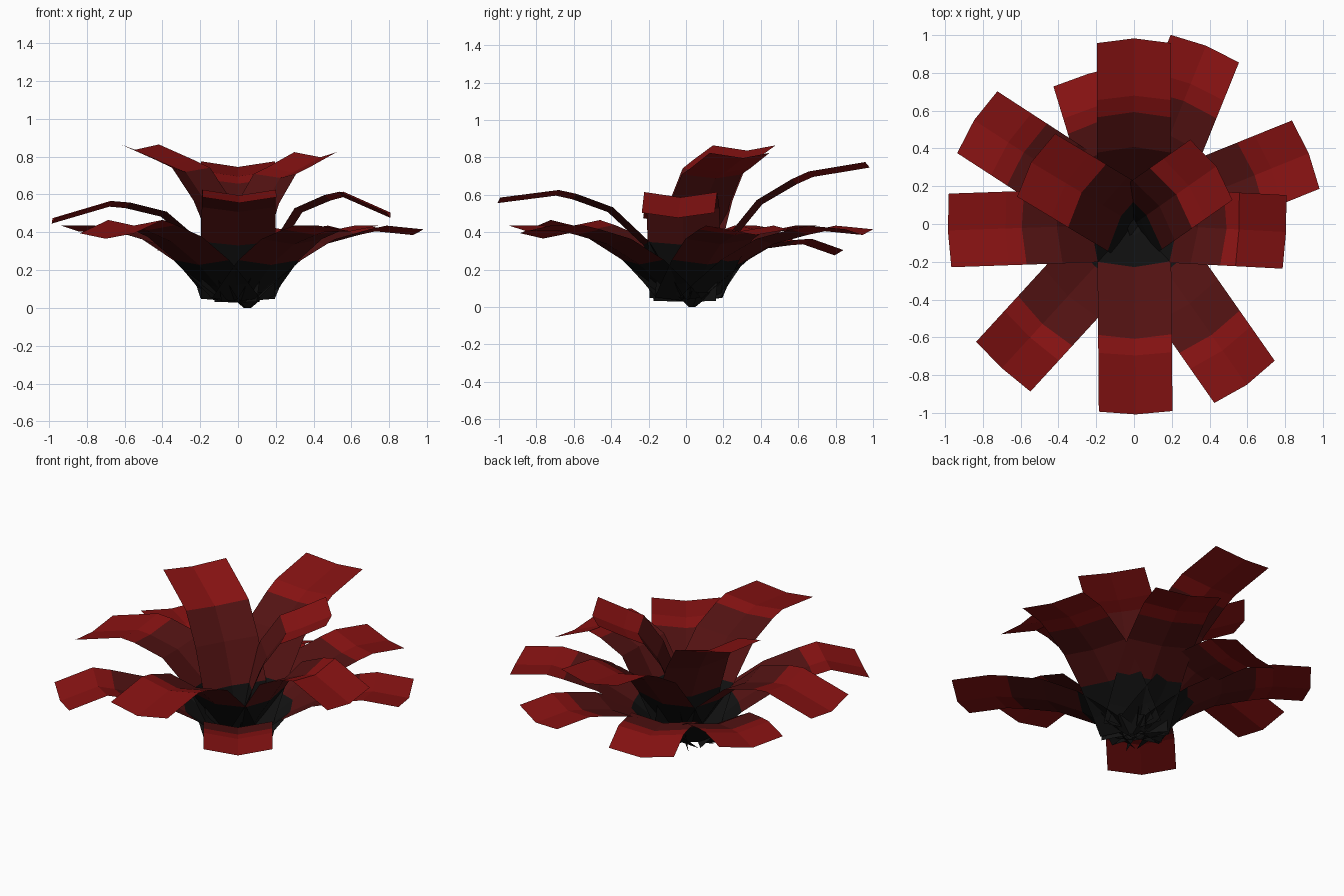
import bpy
from math import cos, sin, radians, hypot

cube = bpy.data.objects.get("Cube")
if cube:
    bpy.data.objects.remove(cube)


def material(name, color):
    mat = bpy.data.materials.new(name)
    mat.use_nodes = True
    mat.diffuse_color = (*color, 1)
    node = mat.node_tree.nodes["Principled BSDF"]
    node.inputs["Base Color"].default_value = (*color, 1)
    node.inputs["Roughness"].default_value = 0.9
    return mat


MATERIALS = [
    material("black", (0.006, 0.006, 0.006)),
    material("dark_red", (0.085, 0.006, 0.006)),
    material("bright_red", (0.24, 0.006, 0.006)),
]

# Centre line of a petal in each tier: radius, height
TIERS = {
    "outer": [(0.05, 0.04), (0.14, 0.12), (0.29, 0.24), (0.5, 0.35), (0.7, 0.4), (0.8, 0.42), (1.02, 0.4)],
    "middle": [(0.02, 0.04), (0.11, 0.18), (0.21, 0.34), (0.4, 0.52), (0.59, 0.59), (0.68, 0.61), (0.99, 0.57)],
    "inner": [(0.0, 0.03), (0.02, 0.16), (0.06, 0.33), (0.17, 0.56), (0.3, 0.73), (0.4, 0.77), (0.61, 0.85)],
}
BEND = [0, 0, 0, 0.4, 0.8, 1]       # how far each row follows the lift
ROW_COLORS = [0, 0, 1, 1, 2, 2]
HALF_WIDTH = 0.195
CREASE = 0.015


def petal(name, angle, tier, reach=1.0, lift=0.0, tip=0.0):
    """A creased strip that climbs from the heart and bends outward."""
    rows = [(r * (reach if i > 2 else 1), z + lift * w)
            for i, ((r, z), w) in enumerate(zip(TIERS[tier], BEND + [0]))]
    rows[-1] = (rows[-1][0], rows[-1][1] + tip)
    c, s = cos(radians(angle)), sin(radians(angle))
    verts, faces = [], []
    last = len(rows) - 1
    for i, (r, z) in enumerate(rows):
        (r0, z0), (r1, z1) = rows[max(i - 1, 0)], rows[min(i + 1, last)]
        length = hypot(r1 - r0, z1 - z0)
        nr, nz = (z0 - z1) / length, (r1 - r0) / length
        for side in (-1, 0, 1):
            fold = CREASE if side else -CREASE
            bow = 0 if side else 0.02 * i / last
            out, across = r + nr * fold + bow, side * HALF_WIDTH
            verts.append((out * c - across * s, out * s + across * c, max(z + nz * fold, 0)))
    for i in range(last):
        for j in (0, 1):
            a = i * 3 + j
            faces.append((a, a + 3, a + 4, a + 1))
    mesh = bpy.data.meshes.new(name)
    mesh.from_pydata(verts, [], faces)
    for mat in MATERIALS:
        mesh.materials.append(mat)
    for face in mesh.polygons:
        face.material_index = ROW_COLORS[face.index // 2]
    obj = bpy.data.objects.new(name, mesh)
    bpy.context.collection.objects.link(obj)


# Low ring of spreading petals
petal("outer_petal_back_left", 68, "outer", 0.98)
petal("outer_petal_left", 22, "outer", 0.96)
petal("outer_petal_front_left", -55, "outer", 1.0, 0.0, 0.02)
petal("outer_petal_front_right", -132.5, "outer", 1.0, 0.03, -0.02)
petal("outer_petal_right", 147, "outer", 0.97, 0.0, 0.02)
petal("outer_petal_back_right", 107, "outer", 0.8, -0.07, -0.11)

# Four arching petals
petal("middle_petal_front", -89.5, "middle")
petal("middle_petal_back", 90, "middle", 0.97, 0.1, 0.19)
petal("middle_petal_left", -3, "middle", 0.8, -0.01, -0.08)
petal("middle_petal_right", 182, "middle", 0.98, -0.06, -0.11)

# Two upright petals at the heart
petal("inner_petal_left", 35, "inner", 0.83, -0.04, -0.04)
petal("inner_petal_right", 149, "inner")

# Pointed stub where the petals join
bpy.ops.mesh.primitive_cone_add(vertices=5, radius1=0.02, radius2=0.12, depth=0.08,
                                end_fill_type='NOTHING', location=(0.05, 0.03, 0.04))
stub = bpy.context.object
stub.name = "stub"
stub.data.materials.append(MATERIALS[0])
